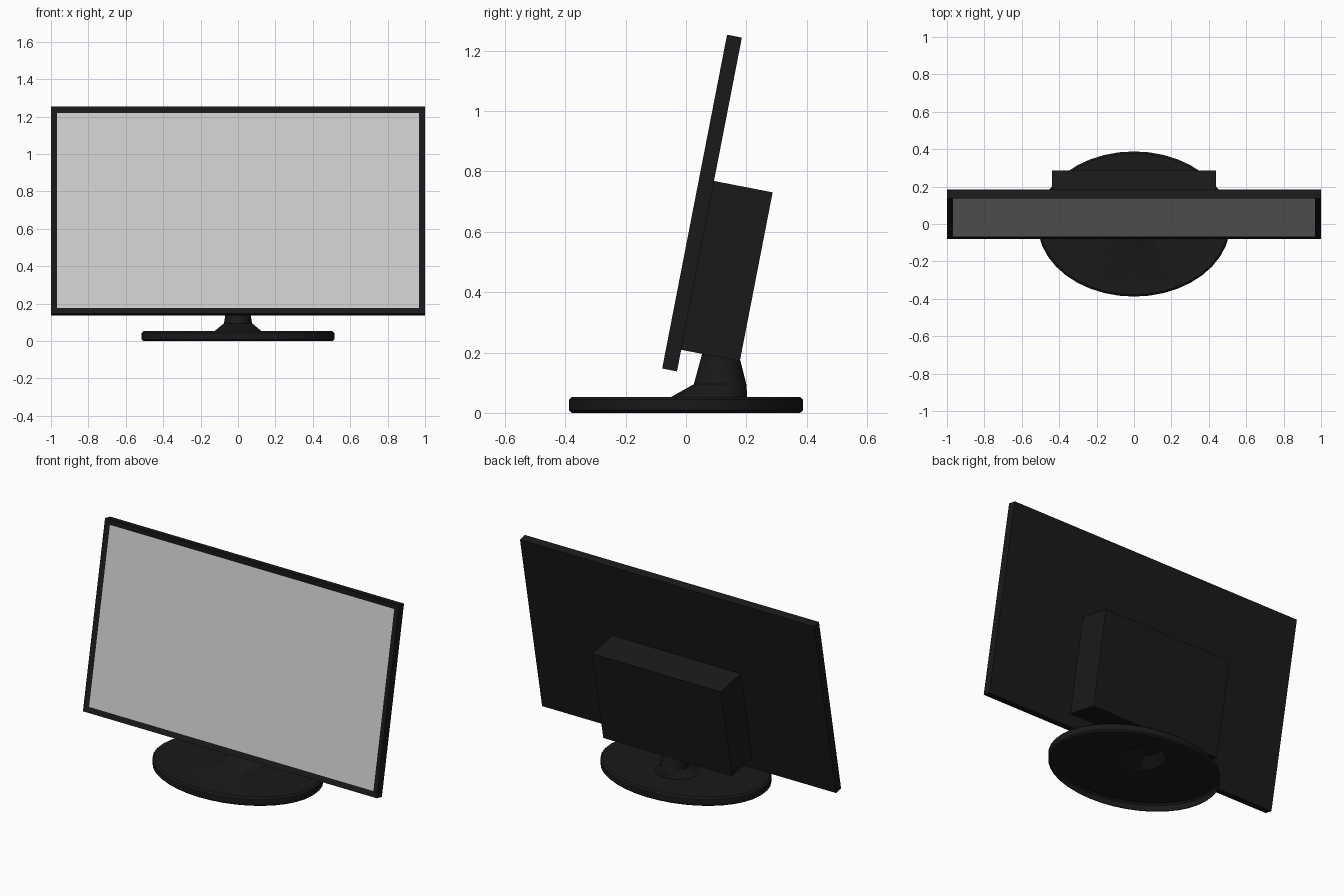
import bpy, bmesh
from math import sin, cos, tau, radians
from mathutils import Matrix

if "Cube" in bpy.data.objects:
    bpy.data.objects.remove(bpy.data.objects["Cube"])

black = bpy.data.materials.new("black_plastic")
black.diffuse_color = (0.01, 0.01, 0.01, 1)
black.use_nodes = True
black.node_tree.nodes["Principled BSDF"].inputs["Base Color"].default_value = black.diffuse_color

# Panel frame of reference: origin at the lower front edge, leaning back
TILT = Matrix.Translation((0, -0.079, 0.147)) @ Matrix.Rotation(radians(-11), 4, 'X')


def finish(name, bm, mat=None, smooth=False):
    me = bpy.data.meshes.new(name)
    bm.to_mesh(me)
    bm.free()
    ob = bpy.data.objects.new(name, me)
    bpy.context.collection.objects.link(ob)
    if mat:
        me.materials.append(mat)
    if smooth:
        bpy.ops.object.select_all(action='DESELECT')
        ob.select_set(True)
        bpy.context.view_layer.objects.active = ob
        bpy.ops.object.shade_smooth_by_angle(angle=radians(30))
    return ob


def box(half_x, y0, y1, z0, z1):
    bm = bmesh.new()
    size = Matrix.Diagonal((2 * half_x, y1 - y0, z1 - z0, 1))
    bmesh.ops.create_cube(bm, size=1, matrix=Matrix.Translation((0, (y0 + y1) / 2, (z0 + z1) / 2)) @ size)
    return bm


def loft(rings, cap_start, cap_end, n=40):
    """Stack of ellipses (centre y, radius x, radius y, z)."""
    bm = bmesh.new()
    loops = [[bm.verts.new((rx * cos(tau * i / n), cy + ry * sin(tau * i / n), z)) for i in range(n)]
             for cy, rx, ry, z in rings]
    for a, b in zip(loops, loops[1:]):
        for i in range(n):
            j = (i + 1) % n
            bm.faces.new((a[i], a[j], b[j], b[i]))
    if cap_start:
        bm.faces.new(loops[0][::-1])
    if cap_end:
        bm.faces.new(loops[-1])
    return bm


# Bezel: slab with the front face inset and slightly recessed
bm = box(1.0, 0, 0.05, 0, 1.127)
bm.normal_update()
front = min(bm.faces, key=lambda f: f.calc_center_median().y)
bmesh.ops.inset_region(bm, faces=[front], thickness=0.046)
bmesh.ops.translate(bm, verts=front.verts, vec=(0, 0.007, 0))
corners = [v.co.copy() for v in front.verts]
bmesh.ops.delete(bm, geom=[front], context='FACES_ONLY')
finish("bezel", bm, black).matrix_world = TILT

# Screen fills the bezel opening
bm = bmesh.new()
bm.faces.new([bm.verts.new(c) for c in corners])
finish("screen", bm).matrix_world = TILT

# Electronics housing on the back
finish("rear_housing", box(0.438, 0.05, 0.248, 0.073, 0.643), black).matrix_world = TILT

# Hollow oval base rising into a conical foot
finish("base", loft([
    (0, 0.505, 0.378, 0.0),
    (0, 0.515, 0.388, 0.009),
    (0, 0.515, 0.388, 0.044),
    (0, 0.505, 0.378, 0.053),
    (0.077, 0.126, 0.126, 0.053),
    (0.113, 0.075, 0.087, 0.095),
], False, True), black, True)

# Neck between foot and housing
finish("neck", loft([
    (0.113, 0.075, 0.087, 0.095),
    (0.114, 0.058, 0.058, 0.205),
    (0.114, 0.055, 0.055, 0.23),
], False, True), black, True)
